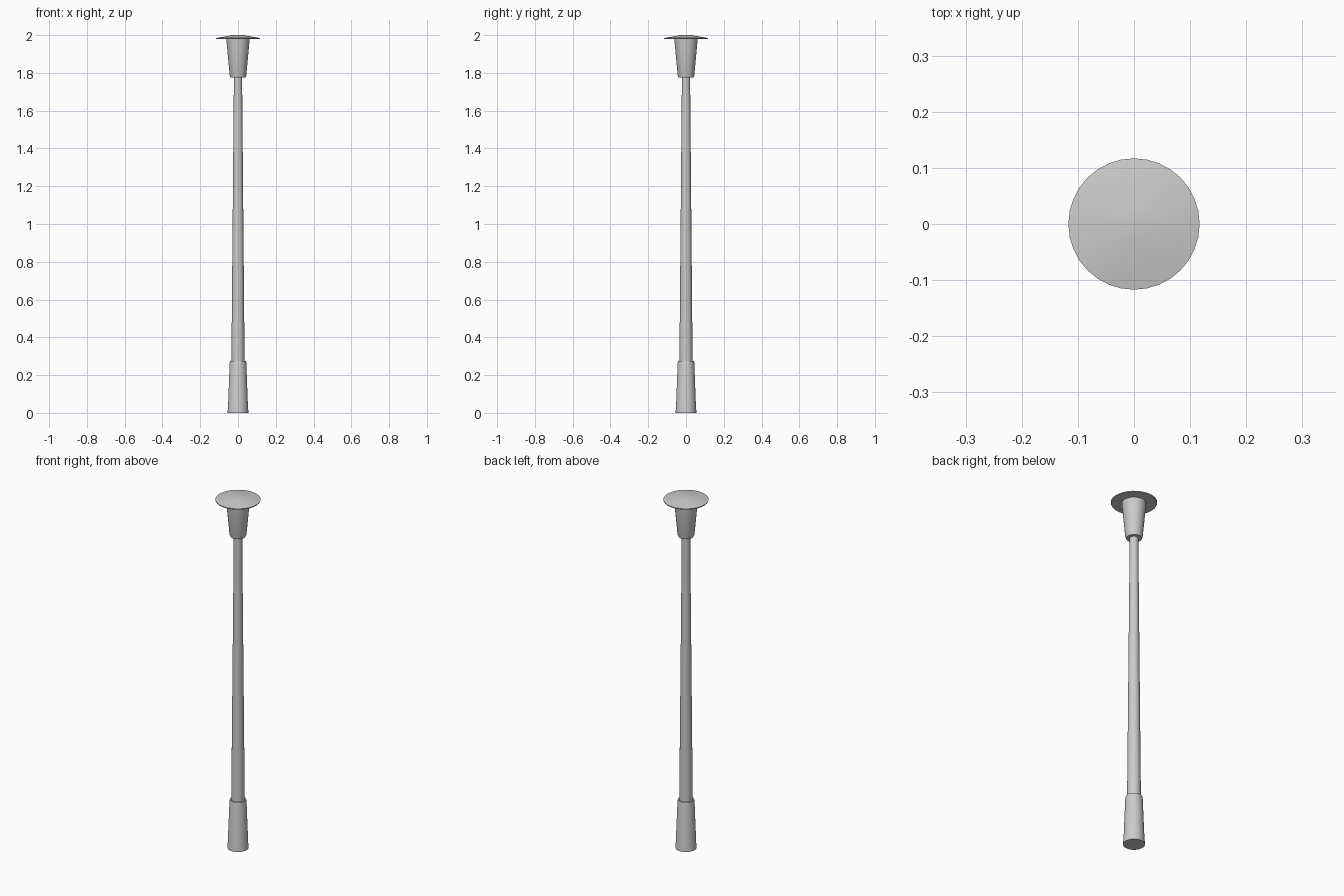
import bpy, bmesh, math

if "Cube" in bpy.data.objects:
    bpy.data.objects.remove(bpy.data.objects["Cube"])

SIDES = 32

def lathe(name, profile):
    """Closed solid of revolution from (radius, z) points, bottom to top."""
    bm = bmesh.new()
    rings = []
    for r, z in profile:
        rings.append([bm.verts.new((r * math.cos(2 * math.pi * i / SIDES),
                                    r * math.sin(2 * math.pi * i / SIDES), z))
                      for i in range(SIDES)])
    for a, b in zip(rings, rings[1:]):
        for i in range(SIDES):
            j = (i + 1) % SIDES
            bm.faces.new((a[i], a[j], b[j], b[i]))
    bm.faces.new(rings[0][::-1])
    bm.faces.new(rings[-1])
    mesh = bpy.data.meshes.new(name)
    bm.to_mesh(mesh)
    bm.free()
    ob = bpy.data.objects.new(name, mesh)
    bpy.context.collection.objects.link(ob)
    bpy.ops.object.select_all(action='DESELECT')
    ob.select_set(True)
    bpy.context.view_layer.objects.active = ob
    bpy.ops.object.shade_smooth_by_angle(angle=math.radians(30))
    return ob

# Tapered foot sleeve
lathe("base_sleeve", [(0.055, 0), (0.055, 0.01), (0.053, 0.025),
                      (0.044, 0.265), (0.042, 0.275)])

# Slender tapered post
lathe("post", [(0.035, 0.26), (0.022, 1.74), (0.022, 1.79)])

# Lamp body, widening upwards
lathe("lamp_body", [(0.040, 1.775), (0.044, 1.787), (0.062, 1.982)])

# Shallow conical cap with a flat centre
lathe("lamp_cap", [(0.116, 1.979), (0.117, 1.984), (0.030, 2.0)])
